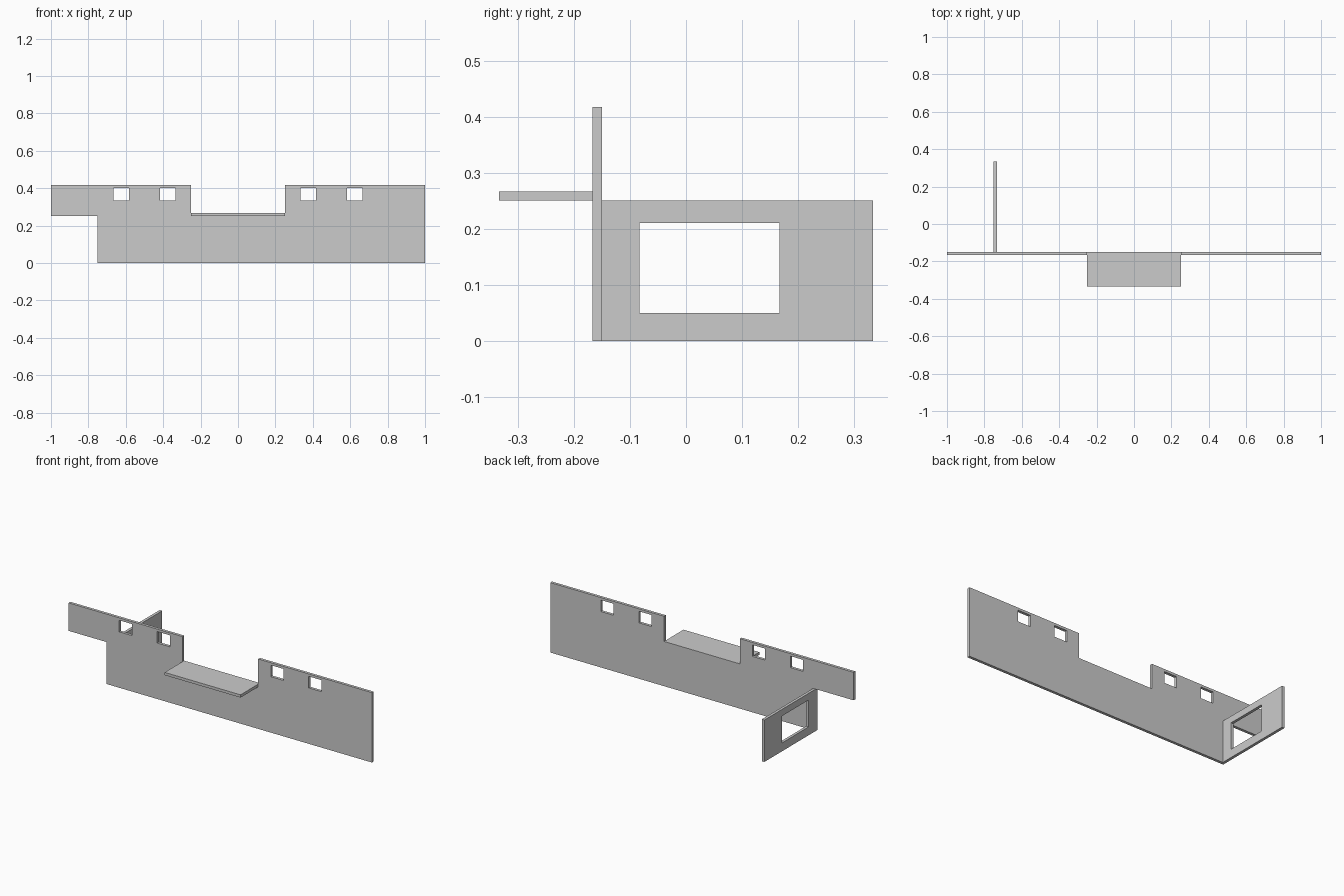
import bpy
from math import radians

if "Cube" in bpy.data.objects:
    bpy.data.objects.remove(bpy.data.objects["Cube"])

T = 1 / 60  # panel thickness


def rect(x0, x1, y0, y1):
    return [(x0, y0), (x1, y0), (x1, y1), (x0, y1)]


def panel(name, loops, location, rotation):
    """Flat board: first loop is the outline, the others are openings."""
    curve = bpy.data.curves.new(name, 'CURVE')
    curve.dimensions = '2D'
    curve.fill_mode = 'BOTH'
    curve.extrude = T / 2
    for loop in loops:
        s = curve.splines.new('POLY')
        s.points.add(len(loop) - 1)
        for p, (x, y) in zip(s.points, loop):
            p.co = (x, y, 0, 1)
        s.use_cyclic_u = True
    obj = bpy.data.objects.new(name, curve)
    obj.location = location
    obj.rotation_euler = [radians(a) for a in rotation]
    bpy.context.collection.objects.link(obj)
    bpy.ops.object.select_all(action='DESELECT')
    obj.select_set(True)
    bpy.context.view_layer.objects.active = obj
    bpy.ops.object.convert(target='MESH')
    bpy.ops.object.shade_flat()


# Long front wall with a central notch, a stepped left end and four windows
outline = [(-0.75, 0), (1, 0), (1, 0.4167), (0.25, 0.4167), (0.25, 0.25),
           (-0.25, 0.25), (-0.25, 0.4167), (-1, 0.4167), (-1, 0.25), (-0.75, 0.25)]
windows = [rect(x, x + 0.0833, 0.3333, 0.402)
           for x in (-0.6667, -0.4167, 0.3333, 0.5833)]
panel("front_wall", [outline] + windows, (0, -0.15 - T / 2, 0), (90, 0, 0))

# Counter shelf resting in the notch
panel("counter_shelf", [rect(-0.25, 0.25, -0.3333, -0.15)],
      (0, 0, 0.25 + T / 2), (0, 0, 0))

# Side wall running back, with one large opening
panel("side_wall", [rect(-0.15, 0.3333, 0, 0.25), rect(-0.0833, 0.1667, 0.05, 0.21)],
      (-0.75 + T / 2, 0, 0), (90, 0, 90))
